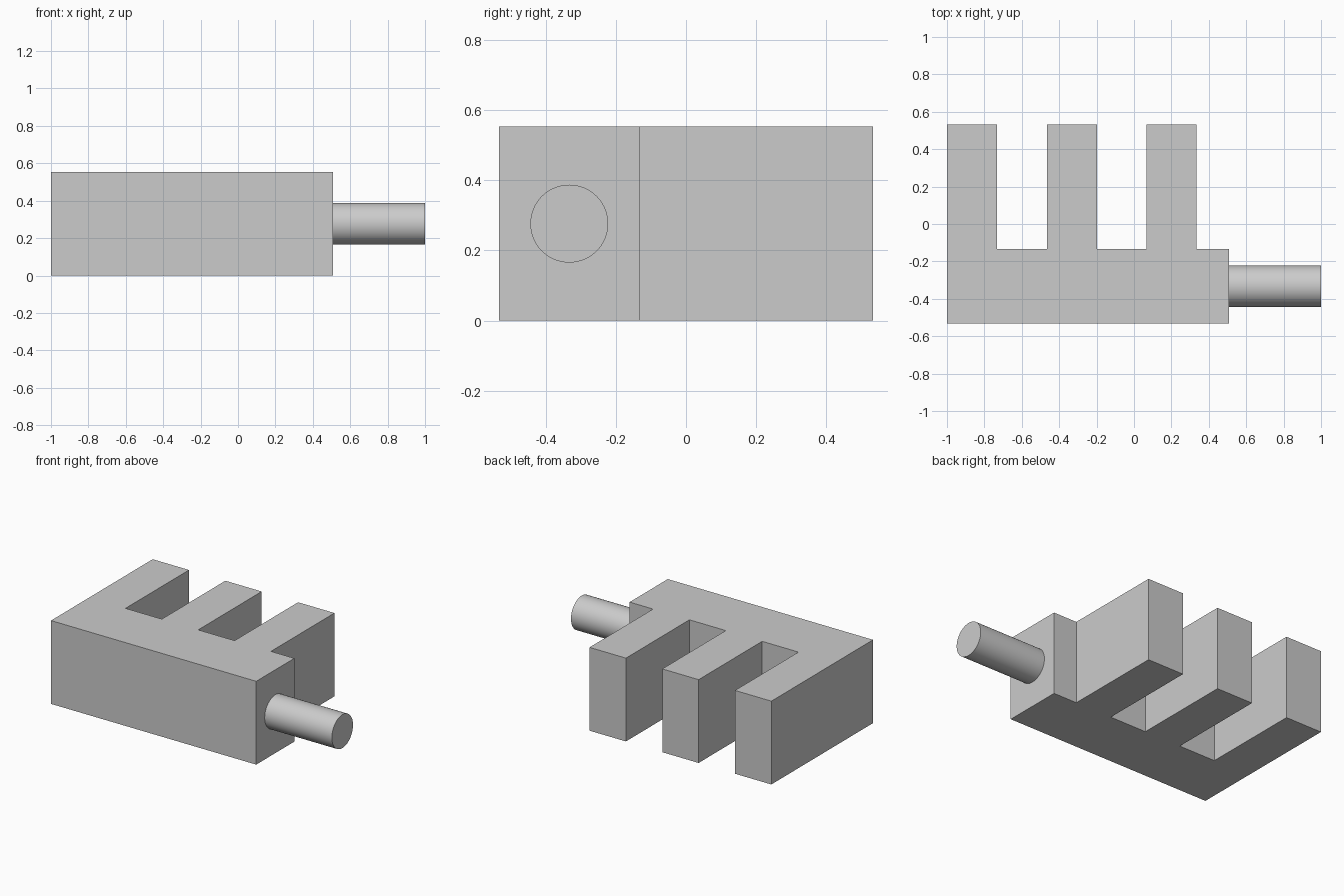
import bpy
import bmesh
import math

cube = bpy.data.objects.get("Cube")
if cube:
    bpy.data.objects.remove(cube, do_unlink=True)

# Main dimensions
LEFT, RIGHT = -1.0, 0.507
FRONT, STEP, BACK = -0.533, -0.133, 0.533
HEIGHT = 0.553
TOOTH = 0.267
SHAFT_RADIUS = 0.111

grey = bpy.data.materials.new("light_grey")
grey.use_nodes = True
colour = (0.6, 0.6, 0.6, 1.0)
grey.diffuse_color = colour
grey.node_tree.nodes["Principled BSDF"].inputs["Base Color"].default_value = colour

# Comb body: a spine with three teeth, traced as one outline and extruded
outline = [(RIGHT, STEP), (RIGHT, FRONT), (LEFT, FRONT)]
for i in range(3):
    x0 = LEFT + 2 * i * TOOTH
    x1 = x0 + TOOTH
    if i:
        outline.append((x0, STEP))
    outline += [(x0, BACK), (x1, BACK), (x1, STEP)]

bm = bmesh.new()
base = bm.faces.new([bm.verts.new((x, y, 0)) for x, y in outline])
side = bmesh.ops.extrude_face_region(bm, geom=[base], use_keep_orig=True)
top = [v for v in side["geom"] if isinstance(v, bmesh.types.BMVert)]
bmesh.ops.translate(bm, verts=top, vec=(0, 0, HEIGHT))
bmesh.ops.recalc_face_normals(bm, faces=bm.faces)
mesh = bpy.data.meshes.new("comb_body")
bm.to_mesh(mesh)
bm.free()
body = bpy.data.objects.new("comb_body", mesh)
bpy.context.collection.objects.link(body)
mesh.materials.append(grey)

# Round shaft on the end of the spine
bpy.ops.mesh.primitive_cylinder_add(
    vertices=64, radius=SHAFT_RADIUS, depth=1.0 - RIGHT,
    location=((1.0 + RIGHT) / 2, (FRONT + STEP) / 2, HEIGHT / 2),
    rotation=(0, math.pi / 2, 0))
shaft = bpy.context.object
shaft.name = "shaft"
shaft.data.materials.append(grey)
bpy.ops.object.shade_smooth_by_angle(angle=math.radians(30))
